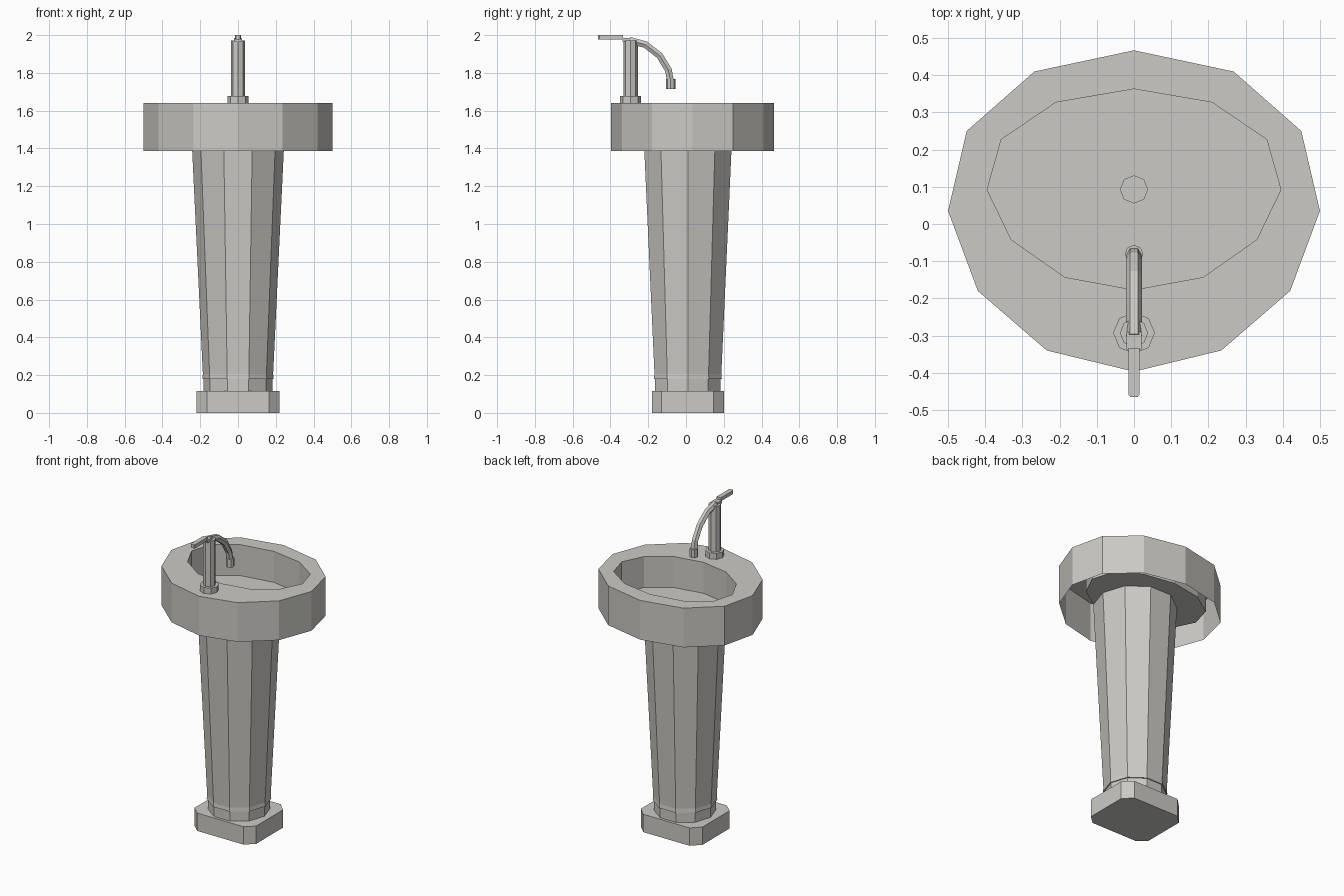
import bpy, math
from mathutils import Vector

if "Cube" in bpy.data.objects:
    bpy.data.objects.remove(bpy.data.objects["Cube"])

mat = bpy.data.materials.new("warm_grey_ceramic")
mat.diffuse_color = (0.6, 0.59, 0.56, 1)
mat.use_nodes = True
mat.node_tree.nodes["Principled BSDF"].inputs["Base Color"].default_value = mat.diffuse_color


def loft(name, rings, cap_start=True, cap_end=True):
    """Skin counter-clockwise rings, ordered bottom to top."""
    n = len(rings[0])
    verts = [tuple(p) for r in rings for p in r]
    faces = []
    for k in range(len(rings) - 1):
        a, b = k * n, (k + 1) * n
        for i in range(n):
            j = (i + 1) % n
            faces.append((a + i, a + j, b + j, b + i))
    if cap_start:
        faces.append(tuple(reversed(range(n))))
    if cap_end:
        faces.append(tuple(range(len(verts) - n, len(verts))))
    me = bpy.data.meshes.new(name)
    me.from_pydata(verts, [], faces)
    me.materials.append(mat)
    ob = bpy.data.objects.new(name, me)
    bpy.context.collection.objects.link(ob)
    return ob


def ngon(n, r, y, z, turn=0.0):
    return [(r * math.cos(2 * math.pi * i / n + turn),
             y + r * math.sin(2 * math.pi * i / n + turn), z) for i in range(n)]


def mirrored(half, z):
    """Half outline from front centre round the right side, mirrored to the left."""
    left = [(-x, y) for x, y in reversed(half) if x > 1e-6]
    return [(x, y, z) for x, y in half + left]


def turned(name, n, y, profile, **kw):
    return loft(name, [ngon(n, r, y, z) for r, z in profile], **kw)


# base: square foot with cut corners
foot = [(0.165, -0.18), (0.22, -0.13), (0.22, 0.145), (0.165, 0.2)]
loft("base", [mirrored(foot, 0), mirrored(foot, 0.115)])

# pedestal column, ten sided, with a recessed collar at the bottom
turned("pedestal", 10, 0.01, [(0.182, 0.115), (0.182, 0.18), (0.189, 0.18),
                              (0.186, 0.205), (0.245, 1.44)])

# basin: outer wall, rim, inner wall and floor, open underneath
outer = [(0, -0.397), (0.235, -0.34), (0.42, -0.18), (0.5, 0.035),
         (0.45, 0.25), (0.268, 0.41), (0, 0.467)]
inner = [(0, -0.177), (0.186, -0.143), (0.33, -0.042), (0.395, 0.092),
         (0.357, 0.227), (0.21, 0.327), (0, 0.363)]
loft("basin", [mirrored(outer, 1.387), mirrored(outer, 1.64),
               mirrored(inner, 1.64), mirrored(inner, 1.44)], cap_start=False)

# drain ring and plug
turned("drain_ring", 8, 0.093, [(0.038, 1.438), (0.038, 1.446)])
turned("drain_plug", 6, 0.093, [(0.017, 1.444), (0.017, 1.449)])

# tap flange and post
turned("tap_flange", 8, -0.293, [(0.056, 1.638), (0.056, 1.678)])
turned("tap_post", 8, -0.293, [(0.038, 1.67), (0.038, 1.972)])

# curved spout swept along a path
path = [Vector((0, y, z)) for y, z in
        [(-0.3, 1.972), (-0.215, 1.95), (-0.14, 1.892), (-0.093, 1.815), (-0.082, 1.755)]]
rings = []
X = Vector((1, 0, 0))
for i, p in enumerate(path):
    t = (path[min(i + 1, len(path) - 1)] - path[max(i - 1, 0)]).normalized()
    e = t.cross(X)
    rings.append([p + 0.021 * (X * math.cos(a) + e * math.sin(a))
                  for a in (k * math.pi / 3 for k in range(6))])
loft("spout", rings)
turned("spout_tip", 8, -0.081, [(0.025, 1.714), (0.025, 1.768)])

# lever with a blunt end, and its joint on the post
lever = [(0.01, -0.465), (0.015, -0.458), (0.015, -0.333)]
loft("lever", [mirrored(lever, 1.977), mirrored(lever, 2.0)])
joint = [(0.02, -0.337), (0.02, -0.29)]
loft("lever_joint", [mirrored(joint, 1.965), mirrored(joint, 1.985)])
